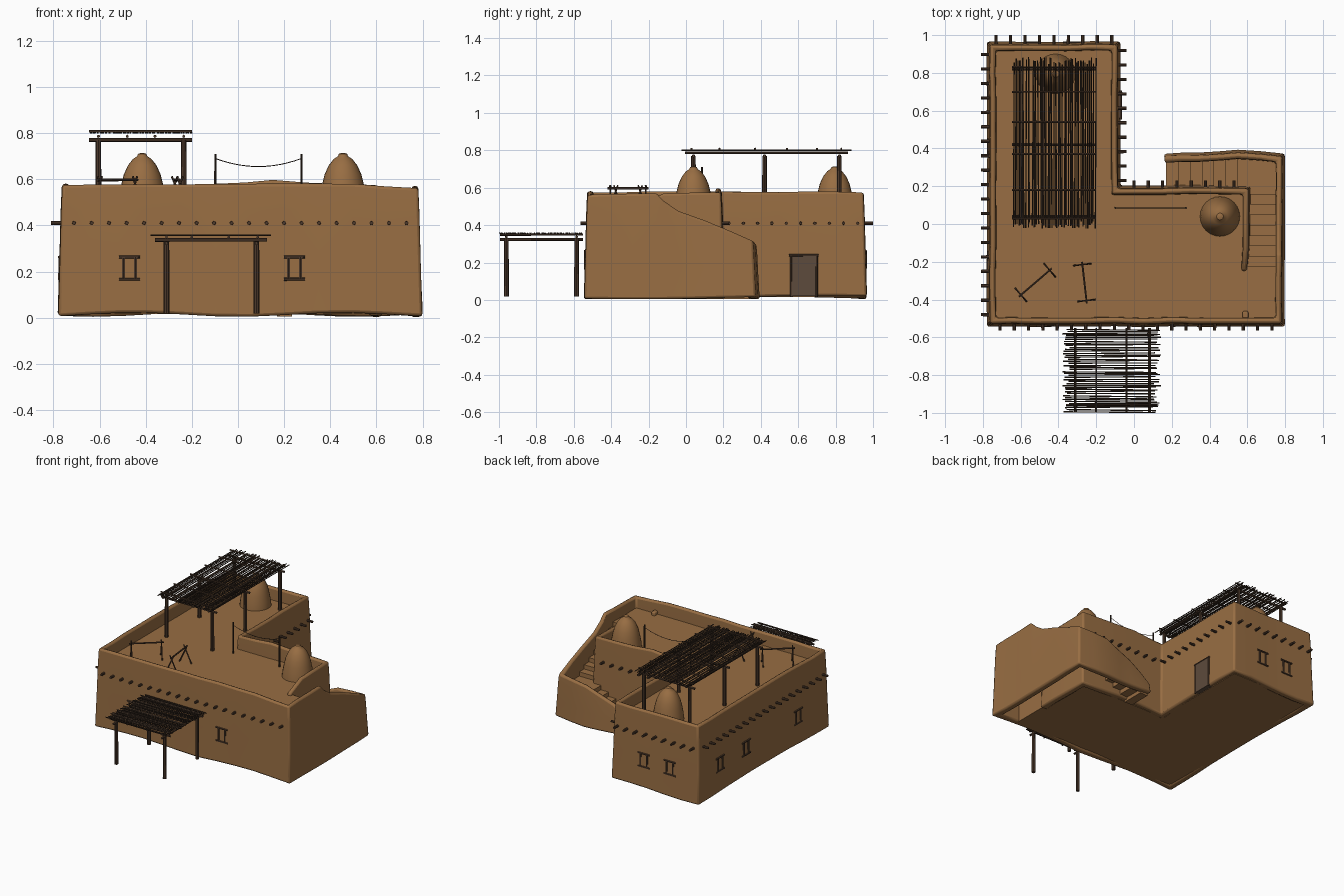
import bpy, bmesh, math, random
from mathutils import Vector, Matrix

random.seed(7)
cube = bpy.data.objects.get("Cube")
if cube:
    bpy.data.objects.remove(cube, do_unlink=True)


def material(name, rgb):
    m = bpy.data.materials.new(name)
    m.use_nodes = True
    m.diffuse_color = (*rgb, 1)
    bsdf = m.node_tree.nodes["Principled BSDF"]
    bsdf.inputs["Base Color"].default_value = (*rgb, 1)
    bsdf.inputs["Roughness"].default_value = 0.9
    return m


CLAY = material("mud plaster", (0.315, 0.155, 0.056))
WOOD = material("dark wood", (0.075, 0.042, 0.025))
TWIG = material("dry twigs", (0.035, 0.021, 0.013))
DOOR = material("door wood", (0.11, 0.07, 0.045))

GROUND, ROOF = 0.017, 0.485


def finish(name, bm, mat, bevel=0, angle=40):
    bmesh.ops.recalc_face_normals(bm, faces=bm.faces)
    mesh = bpy.data.meshes.new(name)
    bm.to_mesh(mesh)
    bm.free()
    mesh.materials.append(mat)
    ob = bpy.data.objects.new(name, mesh)
    bpy.context.collection.objects.link(ob)
    if bevel:
        mod = ob.modifiers.new("soft edges", "BEVEL")
        mod.width, mod.segments = bevel, 2
        mod.limit_method, mod.angle_limit = "ANGLE", math.radians(40)
    bpy.ops.object.select_all(action="DESELECT")
    ob.select_set(True)
    bpy.context.view_layer.objects.active = ob
    bpy.ops.object.shade_smooth_by_angle(angle=math.radians(angle))
    return ob


def rod(bm, a, b, r, sides=6):
    a, b = Vector(a), Vector(b)
    d = b - a
    m = Matrix.Translation((a + b) / 2) @ d.to_track_quat("Z", "Y").to_matrix().to_4x4()
    bmesh.ops.create_cone(bm, cap_ends=True, segments=sides, radius1=r, radius2=r * 0.92,
                          depth=d.length, matrix=m)


def box(bm, lo, hi):
    lo, hi = Vector(lo), Vector(hi)
    m = Matrix.Translation((lo + hi) / 2) @ Matrix.Diagonal((*(hi - lo), 1))
    bmesh.ops.create_cube(bm, size=1, matrix=m)


# Closed core of the house: floor below, roof terrace on top
bm = bmesh.new()
plan = [(-.75, -.51), (.6, -.51), (.6, .17), (-.1, .17), (-.1, .935), (-.75, .935)]
base = bm.faces.new([bm.verts.new((x, y, GROUND)) for x, y in plan])
top = bmesh.ops.extrude_face_region(bm, geom=[base], use_keep_orig=True)["geom"]
bmesh.ops.translate(bm, vec=(0, 0, ROOF - GROUND), verts=[v for v in top if isinstance(v, bmesh.types.BMVert)])
finish("house_core", bm, CLAY)

# Outer wall with parapet: one strip running round the house and the stair, (x, y, top)
path = [(.6, -.25, .5), (.61, -.12, .57), (.61, .19, .575), (.3, .195, .585), (.15, .19, .597),
        (-.085, .19, .58), (-.085, .952, .575), (-.765, .952, .575), (-.765, .2, .58),
        (-.765, -.53, .575), (-.4, -.53, .578), (.5, -.53, .58), (.785, -.53, .562),
        (.785, -.16, .572), (.785, -.12, .53), (.785, -.04, .475), (.785, .1, .425), (.785, .36, .32),
        (.55, .38, .3), (.34, .365, .22), (.16, .36, .1)]
pts = []
for p, q in zip(path, path[1:]):
    p, q = Vector(p), Vector(q)
    n = max(1, round((q - p).length / 0.14))
    for i in range(n):
        j = Vector([random.uniform(-.003, .003) for _ in range(3)]) if i else Vector()
        pts.append(p.lerp(q, i / n) + j)
pts.append(Vector(path[-1]))


def side(p, q):
    d = (q - p).to_2d().normalized()
    return Vector((-d.y, d.x))


# wall section: inward offset, share of height
section = [(-.014, 0), (-.007, .4), (-.001, .8), (.004, 1), (.032, 1), (.036, .8), (.036, 0)]
bm = bmesh.new()
rings = []
for i, p in enumerate(pts):
    n1 = side(pts[max(i - 1, 0)], pts[max(i, 1)])
    last = len(pts) - 1
    n2 = side(pts[min(i, last - 1)], pts[min(i + 1, last)])
    n = (n1 + n2) / (1 + n1.dot(n2))
    low = max(0, .013 + .009 * math.sin(p.x * 7 + p.y * 3))
    rings.append([bm.verts.new((p.x + n.x * o, p.y + n.y * o, low + (p.z - low) * h)) for o, h in section])
k = len(section)
for a, b in zip(rings, rings[1:]):
    for i in range(k):
        bm.faces.new((a[i], b[i], b[(i + 1) % k], a[(i + 1) % k]))
bm.faces.new(rings[0])
bm.faces.new(rings[-1])
finish("outer_wall", bm, CLAY, bevel=.012, angle=50)

# Stair: lower flight along the back, landing, upper flight up to the roof
bm = bmesh.new()
rise = (ROOF - .02) / 15
for i in range(7):
    x, z = .17 + i * .063, .02 + rise * (i + 1)
    box(bm, (x, .18, max(z - .05, .005)), (x + .063, .345, z))
land = .02 + rise * 7
box(bm, (.605, .16, land - .05), (.775, .345, land))
for i in range(7):
    y, z = .16 - i * .055, land + rise * (i + 1)
    box(bm, (.595, y - .055, z - .05), (.775, y, z))
box(bm, (.595, -.51, ROOF - .05), (.775, -.225, ROOF))
finish("stair", bm, CLAY)

bm = bmesh.new()
box(bm, (.575, -.51, ROOF - .02), (.605, -.46, .51))
finish("stair_head_pier", bm, CLAY, bevel=.008)

# Domed ovens on the roof
dome = [(.108, .43), (.106, .48), (.1, .53), (.09, .58), (.08, .62), (.062, .66),
        (.04, .688), (.022, .7), (.018, .71), (.006, .714)]
for name, cx, cy in (("east_dome", .455, .04), ("back_dome", -.415, .795)):
    bm = bmesh.new()
    loops = [[bm.verts.new((cx + r * math.cos(t * math.tau / 24), cy + r * math.sin(t * math.tau / 24), z))
              for t in range(24)] for r, z in dome]
    for a, b in zip(loops, loops[1:]):
        for t in range(24):
            bm.faces.new((a[t], a[(t + 1) % 24], b[(t + 1) % 24], b[t]))
    bm.faces.new(loops[-1])
    finish(name, bm, CLAY)

# Roof beam ends poking through the walls
bm = bmesh.new()
Z = .41
for i in range(20):
    x = -.71 + i * .0758
    rod(bm, (x, -.5, Z), (x, -.565, Z), .009, 8)
for i in range(19):
    y = -.48 + i * .0765
    rod(bm, (-.74, y, Z), (-.81, y, Z), .009, 8)
for i in range(9):
    x = -.73 + i * .0765
    rod(bm, (x, .93, Z), (x, 1, Z), .009, 8)
for i in range(10):
    y = .23 + i * .0765
    rod(bm, (-.11, y, Z), (-.04, y, Z), .009, 8)
for i in range(8):
    x = i * .0757
    rod(bm, (x, .16, Z), (x, .23, Z), .009, 8)
finish("beam_ends", bm, WOOD)


# Windows: two jambs with lintel and sill, o = wall point, u = along the wall
def window(bm, o, u):
    o, u, up = Vector(o), Vector(u), Vector((0, 0, 1))
    for s in (-1, 1):
        rod(bm, o + u * .026 * s - up * .048, o + u * .026 * s + up * .048, .007)
        rod(bm, o - u * .046 + up * .048 * s, o + u * .046 + up * .048 * s, .007)


bm = bmesh.new()
for x in (-.47, .245):
    window(bm, (x, -.538, .215), (1, 0, 0))
for x in (-.54, -.33):
    window(bm, (x, .96, .215), (1, 0, 0))
for y in (.71, .41, -.19):
    window(bm, (-.773, y, .215), (0, 1, 0))
finish("window_frames", bm, WOOD)

# Door in the back wing
bm = bmesh.new()
box(bm, (-.1, .562, .02), (-.066, .698, .235))
finish("door", bm, DOOR)
bm = bmesh.new()
for y in (.562, .698):
    rod(bm, (-.07, y, .017), (-.07, y, .24), .007)
rod(bm, (-.07, .552, .238), (-.07, .708, .238), .007)
finish("door_frame", bm, WOOD)

# Front porch shade: posts, beams, poles and a mat of twigs
bm = bmesh.new()
for x in (-.31, .08):
    for y in (-.96, -.585):
        rod(bm, (x, y, .018), (x, y, .33), .013, 8)
    rod(bm, (x, -.995, .323), (x, -.55, .323), .008)
for y in (-.96, -.585):
    rod(bm, (-.36, y, .337), (.125, y, .337), .008)
for x in (-.31, -.2, -.04, .085):
    rod(bm, (x, -.995, .349), (x, -.55, .349), .006)
finish("porch_frame", bm, WOOD)
bm = bmesh.new()
for i in range(42):
    y = -.993 + i * .0106 + random.uniform(-.002, .002)
    e = [random.uniform(-.02, .02) for _ in range(3)]
    rod(bm, (-.36 + e[0], y, .357), (.125 + e[1], y + e[2] * .3, .357), .0036, 5)
finish("porch_twigs", bm, TWIG)

# Roof shade
bm = bmesh.new()
for y in (.04, .42, .82):
    for x in (-.605, -.235):
        rod(bm, (x, y, ROOF - .005), (x, y, .77), .013, 8)
    rod(bm, (-.645, y, .77), (-.2, y, .77), .009)
for x in (-.605, -.48, -.36, -.235):
    rod(bm, (x, -.005, .786), (x, .865, .786), .007)
for y in (.03, .18, .37, .54, .7, .83):
    rod(bm, (-.645, y, .808), (-.2, y, .808), .006)
finish("roof_shade_frame", bm, WOOD)
bm = bmesh.new()
for i in range(46):
    x = -.638 + i * .0096 + random.uniform(-.004, .004)
    e = [random.uniform(-.02, .02) for _ in range(3)]
    rod(bm, (x, -.005 + e[0], .8), (x + e[2] * .3, .865 + e[1], .8), .0036, 5)
finish("roof_shade_twigs", bm, TWIG)

# Washing line
bm = bmesh.new()
for x in (-.098, .275):
    rod(bm, (x, .085, ROOF), (x, .085, .71), .006)
line = [(-.098 + .373 * t / 12, .085, .655 + .035 * (t / 6 - 1) ** 2) for t in range(13)]
for a, b in zip(line, line[1:]):
    rod(bm, a, b, .002, 4)
finish("washing_line", bm, TWIG)

# Drying racks: a bar on crossed legs
bm = bmesh.new()
for a, b in (((-.61, -.385), (-.435, -.235)), ((-.275, -.2), (-.25, -.42))):
    a, b = Vector((*a, .597)), Vector((*b, .597))
    d = (b - a).normalized()
    n = Vector((-d.y, d.x, 0))
    rod(bm, a, b, .006)
    for c in (a + d * .015, b - d * .015):
        for s in (-1, 1):
            rod(bm, c + n * .045 * s - Vector((0, 0, .113)), c - n * .014 * s + Vector((0, 0, .015)), .005)
finish("drying_racks", bm, WOOD)
